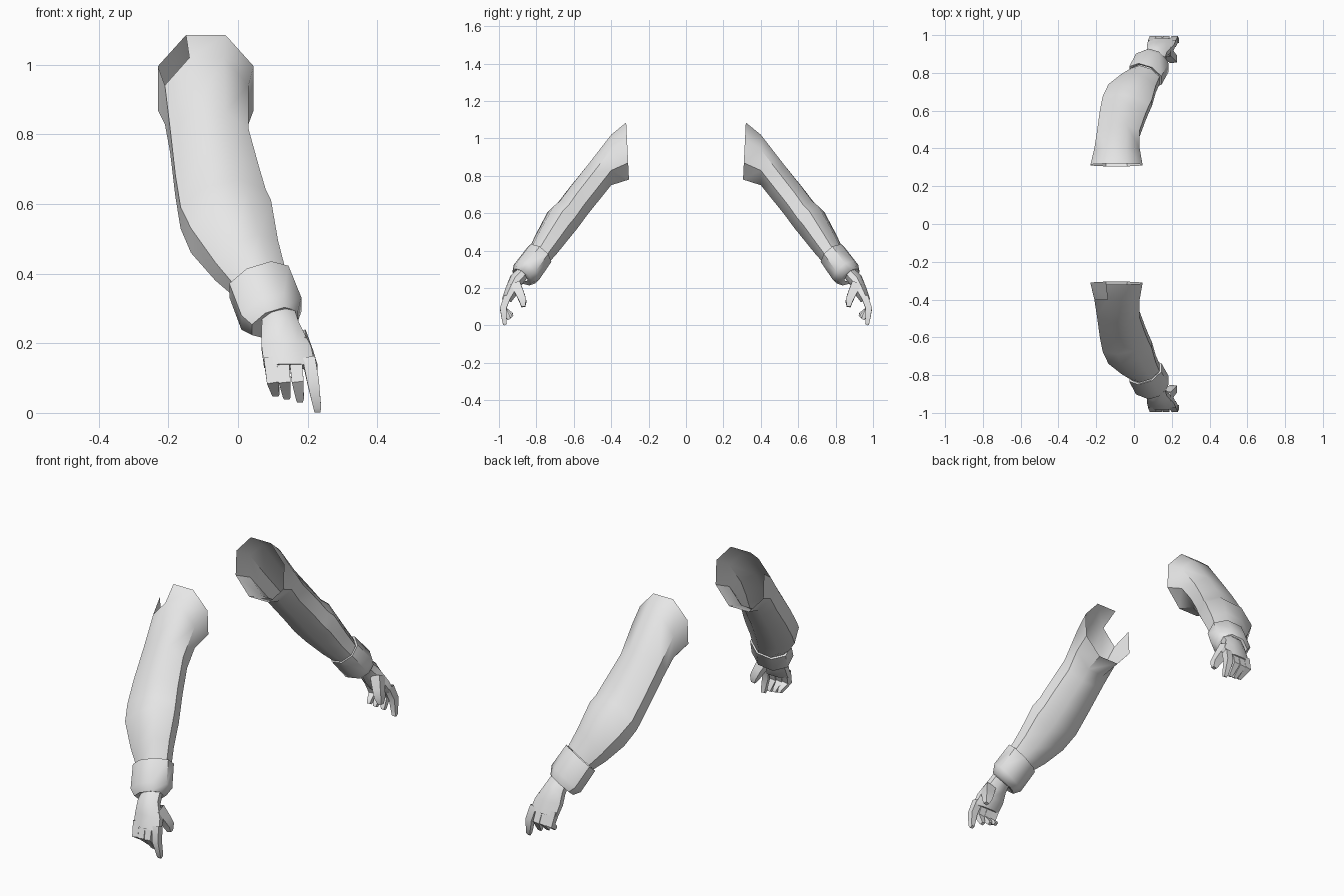
import bpy, bmesh, math
from mathutils import Vector

cube = bpy.data.objects.get("Cube")
if cube:
    bpy.data.objects.remove(cube)

grey = bpy.data.materials.new("light_grey")
grey.use_nodes = True
grey.diffuse_color = (0.8, 0.8, 0.8, 1)
grey.node_tree.nodes["Principled BSDF"].inputs["Base Color"].default_value = (0.8, 0.8, 0.8, 1)


def ring(x0, x1, top, bottom, lean=0.0, sides=8):
    """Polygon section spanning x0..x1 and top..bottom in (y, z), leaned along x."""
    top, bottom = Vector((0, *top)), Vector((0, *bottom))
    mid, up = (top + bottom) / 2, (top - bottom) / 2
    half, step = (x1 - x0) / 2, math.tau / sides
    pts = []
    for i in range(sides):
        a = (i + 0.5) * step
        c, s = math.cos(a) / math.cos(step / 2), math.sin(a) / math.cos(step / 2)
        dx = c * half
        pts.append(mid + up * s + Vector(((x0 + x1) / 2 + dx, -lean * dx, lean * dx)))
    return pts


def add_tube(bm, rings, skip=(), cap_end=False):
    rows = [[bm.verts.new(p) for p in r] for r in rings]
    n = len(rows[0])
    for j, (a, b) in enumerate(zip(rows, rows[1:])):
        for i in range(n):
            if (j, i) not in skip:
                k = (i + 1) % n
                bm.faces.new((a[i], a[k], b[k], b[i]))
    if cap_end:
        bm.faces.new(rows[-1])


def finger_rings(path):
    """Four sided sections along a path of (x, y, z, radius)."""
    pts = [Vector(p[:3]) for p in path]
    out = []
    for i, p in enumerate(pts):
        d = (pts[min(i + 1, len(pts) - 1)] - pts[max(i - 1, 0)]).normalized()
        side = (Vector((1, 0, 0)) - d * d.x).normalized()
        up, r = side.cross(d), path[i][3]
        out.append([p + (side * c - up * s) * r for c, s in ((1, 1), (-1, 1), (-1, -1), (1, -1))])
    return out


def finish(bm, name, sign):
    # Make the faces point outwards, then mirror for the opposite arm
    tubes_flip = sum((f.normal.dot(f.calc_center_median() - centre(bm))) for f in bm.faces if not f.normal_update()) < 0
    if tubes_flip:
        bmesh.ops.reverse_faces(bm, faces=bm.faces[:])
    if sign < 0:
        for v in bm.verts:
            v.co.y = -v.co.y
        bmesh.ops.reverse_faces(bm, faces=bm.faces[:])
    mesh = bpy.data.meshes.new(name)
    bm.to_mesh(mesh)
    bm.free()
    mesh.materials.append(grey)
    obj = bpy.data.objects.new(name, mesh)
    bpy.context.collection.objects.link(obj)
    bpy.ops.object.select_all(action="DESELECT")
    obj.select_set(True)
    bpy.context.view_layer.objects.active = obj
    bpy.ops.object.shade_smooth_by_angle(angle=math.radians(45))


def centre(bm):
    return sum((v.co for v in bm.verts), Vector()) / len(bm.verts)


sleeve = [
    ring(-0.23, 0.045, (0.32, 1.085), (0.305, 0.78)),
    ring(-0.21, 0.03, (0.40, 1.02), (0.40, 0.75)),
    ring(-0.195, 0.03, (0.52, 0.865), (0.44, 0.70)),
    ring(-0.18, 0.06, (0.62, 0.74), (0.53, 0.59), 0.1),
    ring(-0.165, 0.08, (0.68, 0.66), (0.59, 0.51), 0.2),
    ring(-0.135, 0.095, (0.725, 0.62), (0.64, 0.45), 0.35),
    ring(-0.065, 0.115, (0.79, 0.50), (0.70, 0.375), 0.35),
    ring(-0.015, 0.135, (0.83, 0.42), (0.735, 0.335), 0.3),
]
cuff = [
    ring(-0.01, 0.13, (0.835, 0.415), (0.74, 0.335), 0.3),
    ring(-0.025, 0.145, (0.84, 0.425), (0.73, 0.33), 0.3),
    ring(0.01, 0.182, (0.91, 0.335), (0.795, 0.235), 0.3),
    ring(0.04, 0.172, (0.92, 0.295), (0.83, 0.222), 0.3),
    ring(0.07, 0.16, (0.90, 0.29), (0.85, 0.24), 0.2),
]
palm = [
    ring(0.07, 0.16, (0.89, 0.31), (0.845, 0.26), 0.2),
    ring(0.068, 0.175, (0.935, 0.27), (0.88, 0.215), 0.1),
    ring(0.068, 0.21, (0.965, 0.20), (0.90, 0.17)),
    ring(0.075, 0.222, (0.985, 0.14), (0.935, 0.125)),
]
# Base x, tip x, tip y and tip z of each finger
fingers = [(0.092, 0.108, 0.93, 0.05), (0.128, 0.14, 0.935, 0.042),
           (0.165, 0.178, 0.945, 0.033), (0.203, 0.228, 0.965, 0.004)]
thumb = [(0.17, 0.91, 0.22, 0.026), (0.195, 0.885, 0.165, 0.022),
         (0.21, 0.872, 0.13, 0.019), (0.217, 0.87, 0.10, 0.01)]

for side, sign in (("right", -1), ("left", 1)):
    bm = bmesh.new()
    # One side has an open notch at the shoulder
    add_tube(bm, sleeve, skip={(0, 2)} if sign < 0 else ())
    finish(bm, side + "_sleeve", sign)
    bm = bmesh.new()
    add_tube(bm, cuff)
    finish(bm, side + "_cuff", sign)
    bm = bmesh.new()
    add_tube(bm, palm, cap_end=True)
    finish(bm, side + "_palm", sign)
    for i, (x, tx, ty, tz) in enumerate(fingers):
        bm = bmesh.new()
        path = [(x, 0.955, 0.155, 0.018), ((x + tx) / 2, 0.978, 0.09, 0.017),
                (tx, ty + 0.005, tz + 0.01, 0.011), (tx, ty, tz, 0.008)]
        add_tube(bm, finger_rings(path), cap_end=True)
        finish(bm, f"{side}_finger_{i + 1}", sign)
    bm = bmesh.new()
    add_tube(bm, finger_rings(thumb), cap_end=True)
    finish(bm, side + "_thumb", sign)
